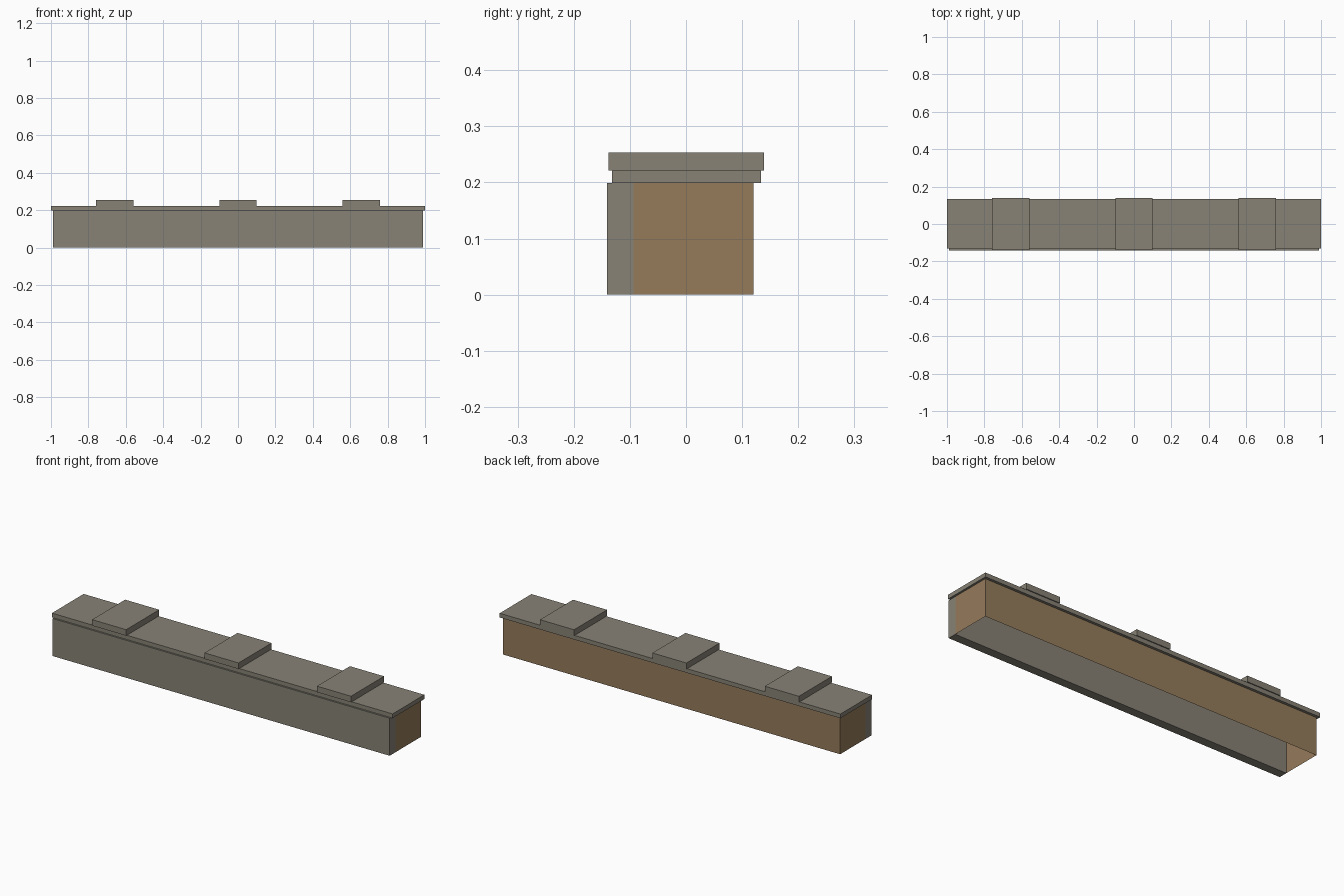
import bpy
import bmesh
from mathutils import Vector

cube = bpy.data.objects.get("Cube")
if cube:
    bpy.data.objects.remove(cube, do_unlink=True)


def make_material(name, rgb):
    mat = bpy.data.materials.new(name)
    mat.use_nodes = True
    mat.diffuse_color = (*rgb, 1)
    bsdf = mat.node_tree.nodes["Principled BSDF"]
    bsdf.inputs["Base Color"].default_value = (*rgb, 1)
    bsdf.inputs["Roughness"].default_value = 0.9
    return mat


def box(name, low, high, mat, open_sides=()):
    """Box between two corners, without the faces pointing to open_sides."""
    low, high = Vector(low), Vector(high)
    bm = bmesh.new()
    bmesh.ops.create_cube(bm, size=1)
    bm.normal_update()
    gone = [f for f in bm.faces
            if any(f.normal.dot(Vector(s)) > 0.9 for s in open_sides)]
    bmesh.ops.delete(bm, geom=gone, context='FACES')
    bmesh.ops.scale(bm, vec=high - low, verts=bm.verts)
    bmesh.ops.translate(bm, vec=(low + high) / 2, verts=bm.verts)
    mesh = bpy.data.meshes.new(name)
    bm.to_mesh(mesh)
    bm.free()
    mesh.materials.append(mat)
    obj = bpy.data.objects.new(name, mesh)
    bpy.context.collection.objects.link(obj)
    return obj


stone = make_material("grey stone", (0.242, 0.223, 0.181))
earth = make_material("brown earth", (0.3, 0.198, 0.105))

END = 0.989       # half length of the wall
WALL_TOP = 0.199
CAP_TOP = 0.2215

# Stone facing along the front
box("front_wall", (-END, -0.141, 0), (END, -0.094, WALL_TOP), stone)

# Thin shell behind it, open at the front, top and bottom
box("back_fill", (-END, -0.094, 0), (END, 0.12, WALL_TOP), earth,
    open_sides=[(0, -1, 0), (0, 0, 1), (0, 0, -1)])

# Long overhanging cap
box("cap_slab", (-1, -0.132, WALL_TOP), (1, 0.134, CAP_TOP), stone)

# Three raised blocks on the cap
for name, x in (("right", -0.66), ("middle", 0), ("left", 0.66)):
    box(name + "_cap_block", (x - 0.1, -0.138, CAP_TOP),
        (x + 0.1, 0.139, 0.2535), stone)
